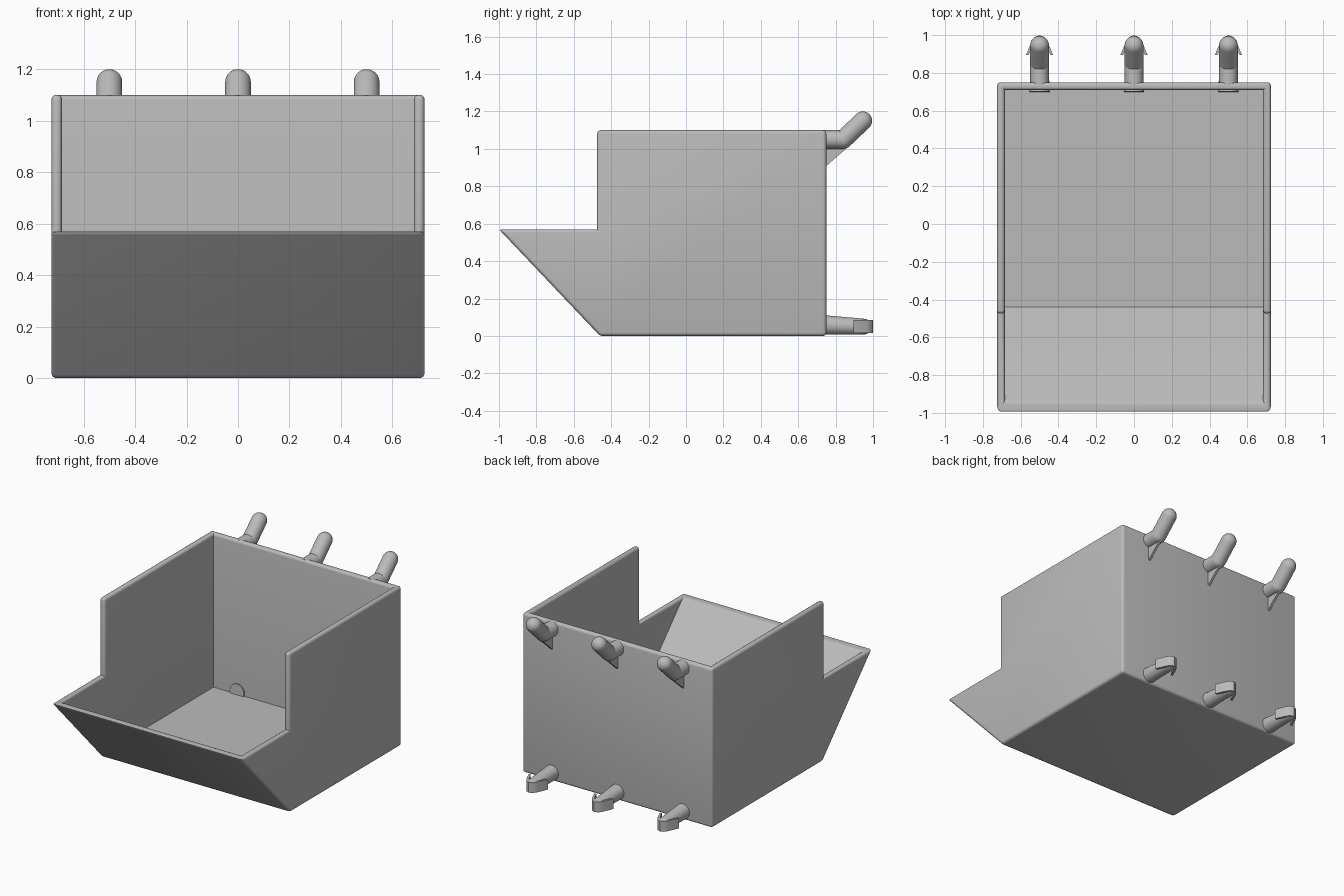
import bpy, bmesh, math
from mathutils import Vector

cube = bpy.data.objects.get("Cube")
if cube:
    bpy.data.objects.remove(cube, do_unlink=True)

grey = bpy.data.materials.new("light_grey")
grey.use_nodes = True
grey.diffuse_color = (0.5, 0.5, 0.5, 1)
grey.node_tree.nodes["Principled BSDF"].inputs["Base Color"].default_value = (0.5, 0.5, 0.5, 1)


def finish(bm, name, smooth=True):
    bmesh.ops.recalc_face_normals(bm, faces=bm.faces)
    mesh = bpy.data.meshes.new(name)
    bm.to_mesh(mesh)
    bm.free()
    mesh.materials.append(grey)
    obj = bpy.data.objects.new(name, mesh)
    bpy.context.collection.objects.link(obj)
    if smooth:
        bpy.ops.object.select_all(action="DESELECT")
        obj.select_set(True)
        bpy.context.view_layer.objects.active = obj
        bpy.ops.object.shade_smooth_by_angle(angle=math.radians(35))
    return obj


def extrude(bm, points, depth):
    """Make a prism from a closed outline."""
    face = bm.faces.new([bm.verts.new(p) for p in points])
    ext = bmesh.ops.extrude_face_region(bm, geom=[face])
    verts = [v for v in ext["geom"] if isinstance(v, bmesh.types.BMVert)]
    bmesh.ops.translate(bm, verts=verts, vec=depth)


def side_prism(bm, profile, half, x=0):
    extrude(bm, [(x - half, y, z) for y, z in profile], (2 * half, 0, 0))


def rod(bm, start, end, r1, r2, ball=True):
    """Round rod between two points with a ball on its far end."""
    a, b = Vector(start), Vector(end)
    axis = b - a
    matrix = axis.to_track_quat("Z", "Y").to_matrix().to_4x4()
    matrix.translation = (a + b) / 2
    bmesh.ops.create_cone(bm, cap_ends=True, segments=32, radius1=r1, radius2=r2,
                          depth=axis.length, matrix=matrix)
    if ball:
        matrix.translation = b
        bmesh.ops.create_uvsphere(bm, u_segments=32, v_segments=16, radius=r2, matrix=matrix)


# Bin: solid side profile minus the cavity
bm = bmesh.new()
side_prism(bm, [(-0.46, 0), (0.75, 0), (0.75, 1.1), (-0.475, 1.1), (-0.475, 0.57), (-1, 0.57)], 0.725)
bin_body = finish(bm, "bin_body", False)

bm = bmesh.new()
side_prism(bm, [(-0.44, 0.04), (0.71, 0.04), (0.71, 1.3), (-0.945, 1.3), (-0.945, 0.57)], 0.684)
cutter = finish(bm, "cavity_cutter", False)
cutter.hide_render = True

cut = bin_body.modifiers.new("cavity", "BOOLEAN")
cut.object = cutter
cut.solver = "EXACT"
graph = bpy.context.evaluated_depsgraph_get()
hollow = bpy.data.meshes.new_from_object(bin_body.evaluated_get(graph))
bpy.data.objects.remove(bin_body, do_unlink=True)
bpy.data.objects.remove(cutter, do_unlink=True)

# Round the outward edges only
bm = bmesh.new()
bm.from_mesh(hollow)
bmesh.ops.dissolve_limit(bm, angle_limit=0.01, verts=bm.verts, edges=bm.edges)
edges = [e for e in bm.edges if e.is_manifold and e.calc_face_angle_signed() > 0.3]
bmesh.ops.bevel(bm, geom=edges, offset=0.018, offset_type="OFFSET", segments=4,
                profile=0.5, affect="EDGES", clamp_overlap=True)
finish(bm, "bin_body")

for label, x in (("right", -0.5), ("middle", 0), ("left", 0.5)):
    # Upper hook: bent peg with a thin gusset
    bm = bmesh.new()
    rod(bm, (x, 0.72, 1.05), (x, 0.84, 1.05), 0.05, 0.05)
    rod(bm, (x, 0.84, 1.05), (x, 0.945, 1.15), 0.05, 0.05)
    side_prism(bm, [(0.74, 0.9), (0.74, 1.03), (0.89, 1.03)], 0.008, x)
    finish(bm, "upper_hook_" + label)

    # Lower clip: tapered peg with flared barbs on both sides
    bm = bmesh.new()
    rod(bm, (x, 0.7, 0.06), (x, 0.95, 0.05), 0.054, 0.042)
    for s in (-1, 1):
        outline = [(0.0, 1.0), (0.025, 0.99), (0.042, 0.965), (0.072, 0.895),
                   (0.058, 0.895), (0.03, 0.955), (0.0, 0.965)]
        extrude(bm, [(x + s * px, py, 0.015) for px, py in outline], (0, 0, 0.07))
    finish(bm, "lower_clip_" + label)
